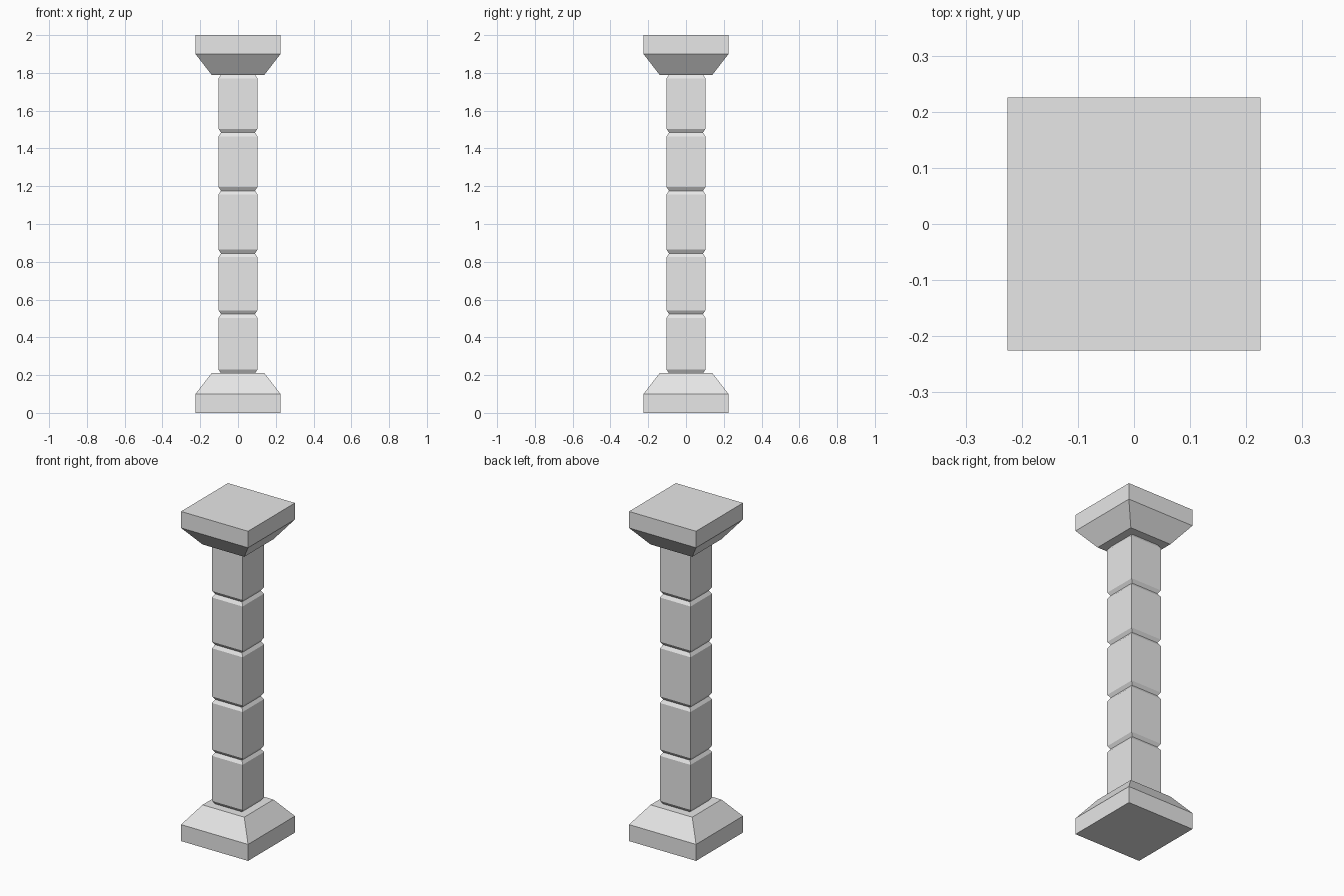
import bpy
import bmesh

cube = bpy.data.objects.get("Cube")
if cube:
    bpy.data.objects.remove(cube, do_unlink=True)

STONE = (0.8, 0.8, 0.8, 1.0)
stone = bpy.data.materials.new("pale grey stone")
stone.use_nodes = True
stone.diffuse_color = STONE
stone.node_tree.nodes["Principled BSDF"].inputs["Base Color"].default_value = STONE


def square_stack(name, profile):
    """Closed solid of square sections, given as (half width, height) from the bottom up."""
    bm = bmesh.new()
    rings = [[bm.verts.new((sx * h, sy * h, z))
              for sx, sy in ((-1, -1), (1, -1), (1, 1), (-1, 1))]
             for h, z in profile]
    for low, high in zip(rings, rings[1:]):
        for i in range(4):
            j = (i + 1) % 4
            bm.faces.new((low[i], low[j], high[j], high[i]))
    bm.faces.new(rings[0][::-1])
    bm.faces.new(rings[-1])
    mesh = bpy.data.meshes.new(name)
    bm.to_mesh(mesh)
    bm.free()
    mesh.materials.append(stone)
    obj = bpy.data.objects.new(name, mesh)
    bpy.context.collection.objects.link(obj)
    return obj


# Base, and the capital as its upside-down twin
base_profile = [(0.225, 0.0), (0.225, 0.10), (0.14, 0.21)]
square_stack("base", base_profile)
square_stack("capital", [(h, 2.0 - z) for h, z in reversed(base_profile)])

# Shaft of five blocks with chamfered joints
WIDE, NARROW, CHAMFER = 0.103, 0.09, 0.02
joints = [0.21, 0.523, 0.844, 1.176, 1.484, 1.79]
for n, (bottom, top) in enumerate(zip(joints, joints[1:]), 1):
    square_stack(f"shaft_block_{n}", [
        (NARROW, bottom), (WIDE, bottom + CHAMFER),
        (WIDE, top - CHAMFER), (NARROW, top)])
